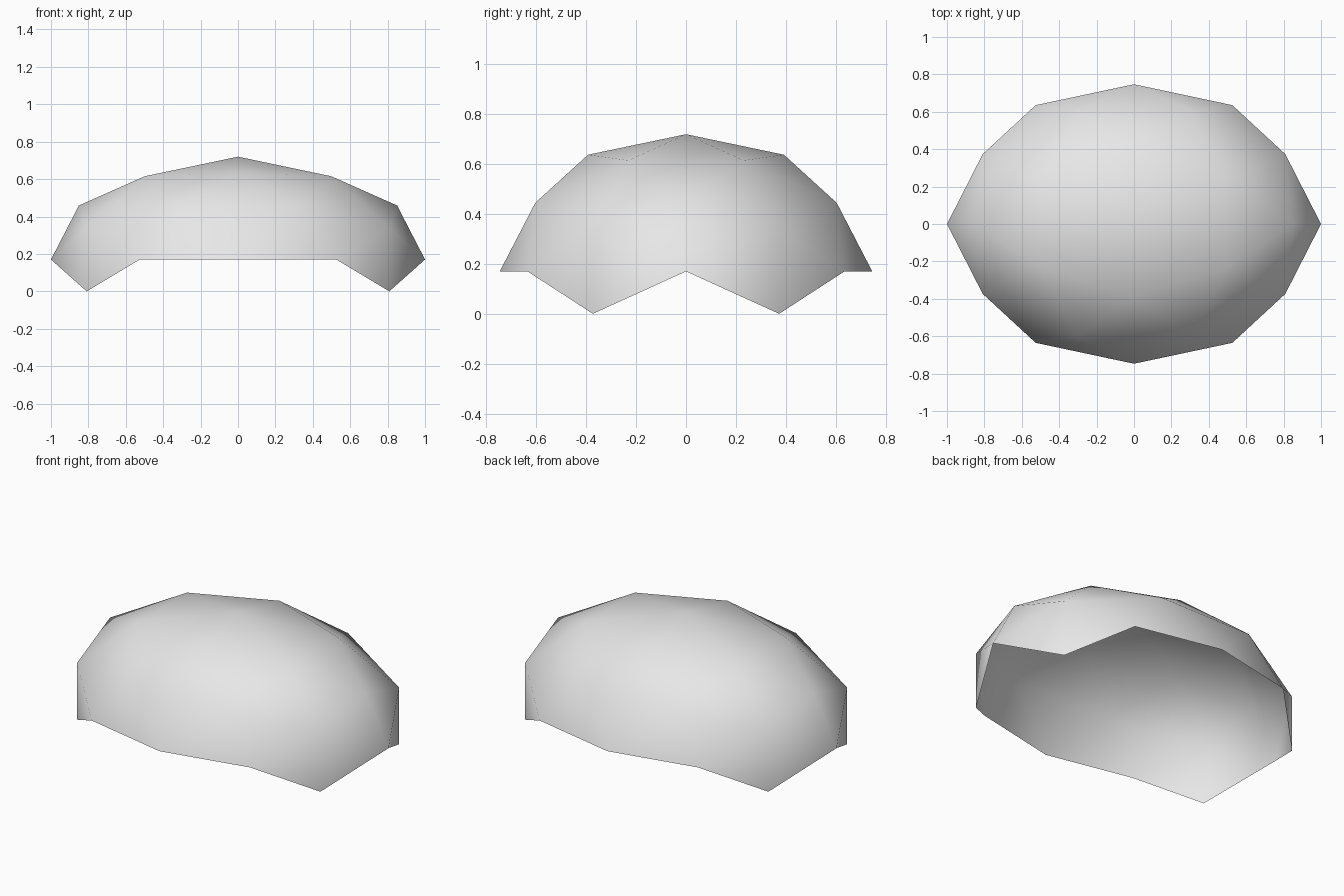
import bpy
import bmesh
from math import sqrt

cube = bpy.data.objects.get("Cube")
if cube:
    bpy.data.objects.remove(cube, do_unlink=True)

SIZE_Y, SIZE_Z = 0.747, 0.55
PHI = (1 + sqrt(5)) / 2

grey = bpy.data.materials.new("light_grey")
grey.use_nodes = True
colour = (0.8, 0.8, 0.8, 1)
grey.diffuse_color = colour
grey.node_tree.nodes["Principled BSDF"].inputs["Base Color"].default_value = colour

# Icosahedron from three golden rectangles, resting with an edge on top
bm = bmesh.new()
for a in (-1, 1):
    for b in (-PHI, PHI):
        for corner in ((0, a, b), (a, b, 0), (b, 0, a)):
            bm.verts.new(corner)
bmesh.ops.convex_hull(bm, input=bm.verts[:])

# Split every triangle in four and push the points onto the sphere
bmesh.ops.subdivide_edges(bm, edges=bm.edges[:], cuts=1, use_grid_fill=True)
bmesh.ops.triangulate(bm, faces=bm.faces[:])
for v in bm.verts:
    v.co.normalize()
bmesh.ops.recalc_face_normals(bm, faces=bm.faces[:])

# Open the underside, leaving the four pointed feet
below = [v for v in bm.verts if v.co.z < -0.4]
bmesh.ops.delete(bm, geom=below, context='VERTS')

# Flatten into the oval dome and stand it on its feet
lift = -min(v.co.z for v in bm.verts) * SIZE_Z
for v in bm.verts:
    v.co.y *= SIZE_Y
    v.co.z = v.co.z * SIZE_Z + lift
for f in bm.faces:
    f.smooth = True

mesh = bpy.data.meshes.new("dome_shell")
bm.to_mesh(mesh)
bm.free()
mesh.materials.append(grey)
dome = bpy.data.objects.new("dome_shell", mesh)
bpy.context.collection.objects.link(dome)
